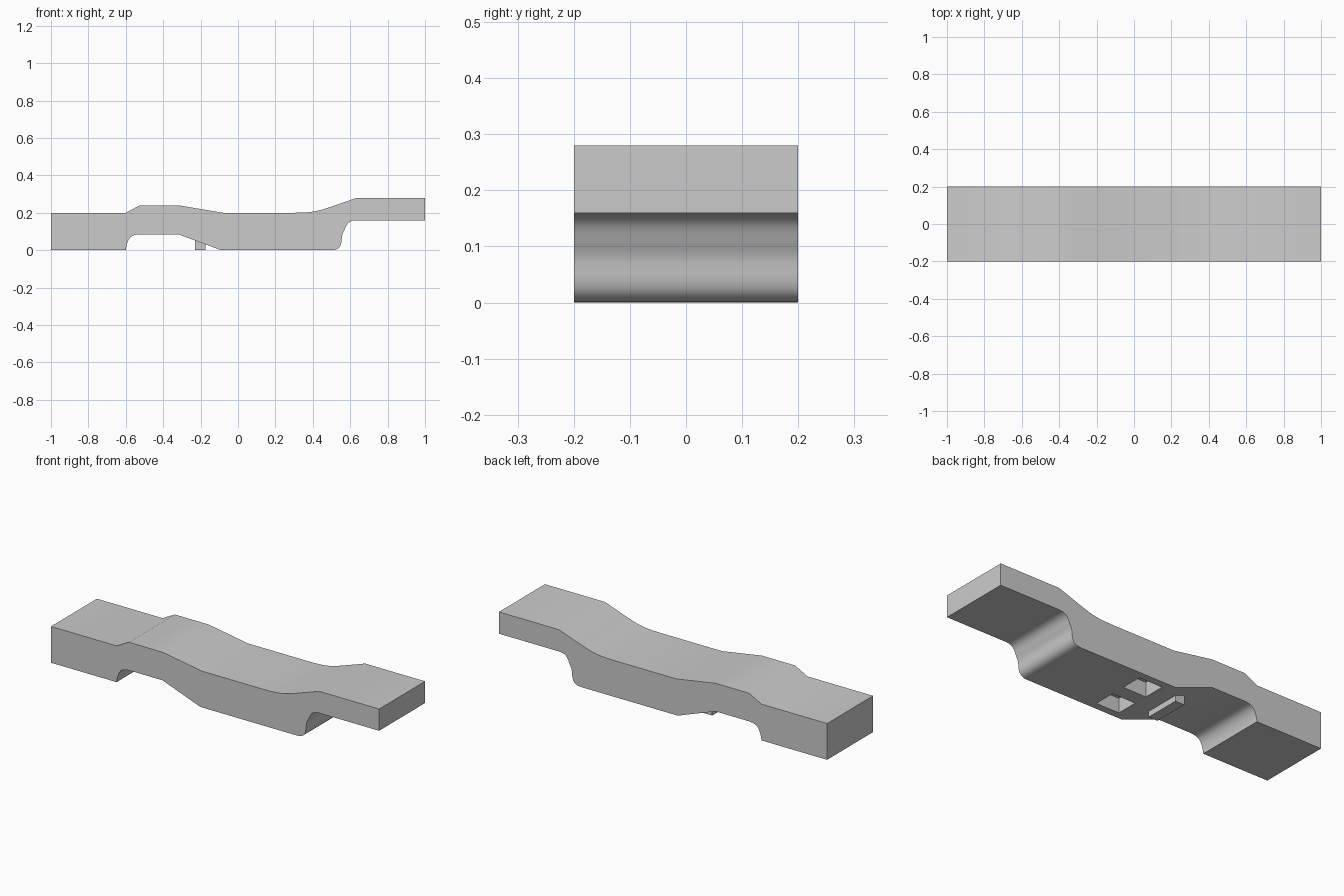
import bpy, bmesh
from mathutils import Vector

if "Cube" in bpy.data.objects:
    bpy.data.objects.remove(bpy.data.objects["Cube"])

HALF_W = 0.2


def curve(p0, c0, c1, p1, n=8):
    """Sampled cubic curve for the rounded parts of the profile."""
    pts = []
    for i in range(n + 1):
        t = i / n
        s = 1 - t
        pts.append(tuple(s**3 * Vector(p0) + 3 * s * s * t * Vector(c0)
                         + 3 * s * t * t * Vector(c1) + t**3 * Vector(p1)))
    return pts


def extrude_profile(name, pts, half):
    """Extrude an x-z outline symmetrically along y."""
    bm = bmesh.new()
    face = bm.faces.new([bm.verts.new((x, -half, z)) for x, z in pts])
    res = bmesh.ops.extrude_face_region(bm, geom=[face])
    moved = [v for v in res["geom"] if isinstance(v, bmesh.types.BMVert)]
    bmesh.ops.translate(bm, verts=moved, vec=(0, 2 * half, 0))
    bmesh.ops.recalc_face_normals(bm, faces=bm.faces[:])
    mesh = bpy.data.meshes.new(name)
    bm.to_mesh(mesh)
    bm.free()
    obj = bpy.data.objects.new(name, mesh)
    bpy.context.collection.objects.link(obj)
    return obj


def box(name, lo, hi):
    lo, hi = Vector(lo), Vector(hi)
    bpy.ops.mesh.primitive_cube_add(size=1, location=(lo + hi) / 2)
    obj = bpy.context.object
    obj.name = name
    obj.scale = hi - lo
    bpy.ops.object.transform_apply(location=False, rotation=False, scale=True)
    return obj


# Body outline: top edge left to right, then underside right to left
top = [(-1, 0.2), (-0.6, 0.2), (-0.525, 0.24), (-0.32, 0.24), (-0.08, 0.2), (0.16, 0.2)]
top += curve((0.3, 0.2), (0.42, 0.2), (0.45, 0.217), (0.52, 0.24))
top += [(0.635, 0.28), (1, 0.28)]
under = [(1, 0.16)]
under += curve((0.635, 0.16), (0.575, 0.16), (0.58, 0.12), (0.56, 0.09))
under += curve((0.555, 0.07), (0.555, 0.02), (0.54, 0.0), (0.5, 0.0))
under += [(-0.09, 0), (-0.32, 0.085), (-0.525, 0.085)]
under += curve((-0.54, 0.083), (-0.575, 0.08), (-0.59, 0.06), (-0.6, 0.005))
under += [(-0.6, 0), (-1, 0)]
body = extrude_profile("body", top + under, HALF_W)

# Two rectangular pockets in the underside
for side in (-1, 1):
    cutter = box("pocket_cutter", (-0.04, side * 0.1 - 0.06, -0.05),
                 (0.10, side * 0.1 + 0.06, 0.08))
    cutter.hide_render = True
    mod = body.modifiers.new("pocket", 'BOOLEAN')
    mod.operation = 'DIFFERENCE'
    mod.solver = 'EXACT'
    mod.object = cutter
    bpy.context.view_layer.objects.active = body
    bpy.ops.object.modifier_apply(modifier=mod.name)
    bpy.data.objects.remove(cutter, do_unlink=True)

# Smooth the rounded steps, keep hard edges
bpy.ops.object.select_all(action='DESELECT')
body.select_set(True)
bpy.context.view_layer.objects.active = body
bpy.ops.object.shade_smooth_by_angle(angle=0.6)

# Small stop lug hanging under the slope
box("stop_lug", (-0.23, -0.1, 0.0), (-0.175, 0.1, 0.08))
